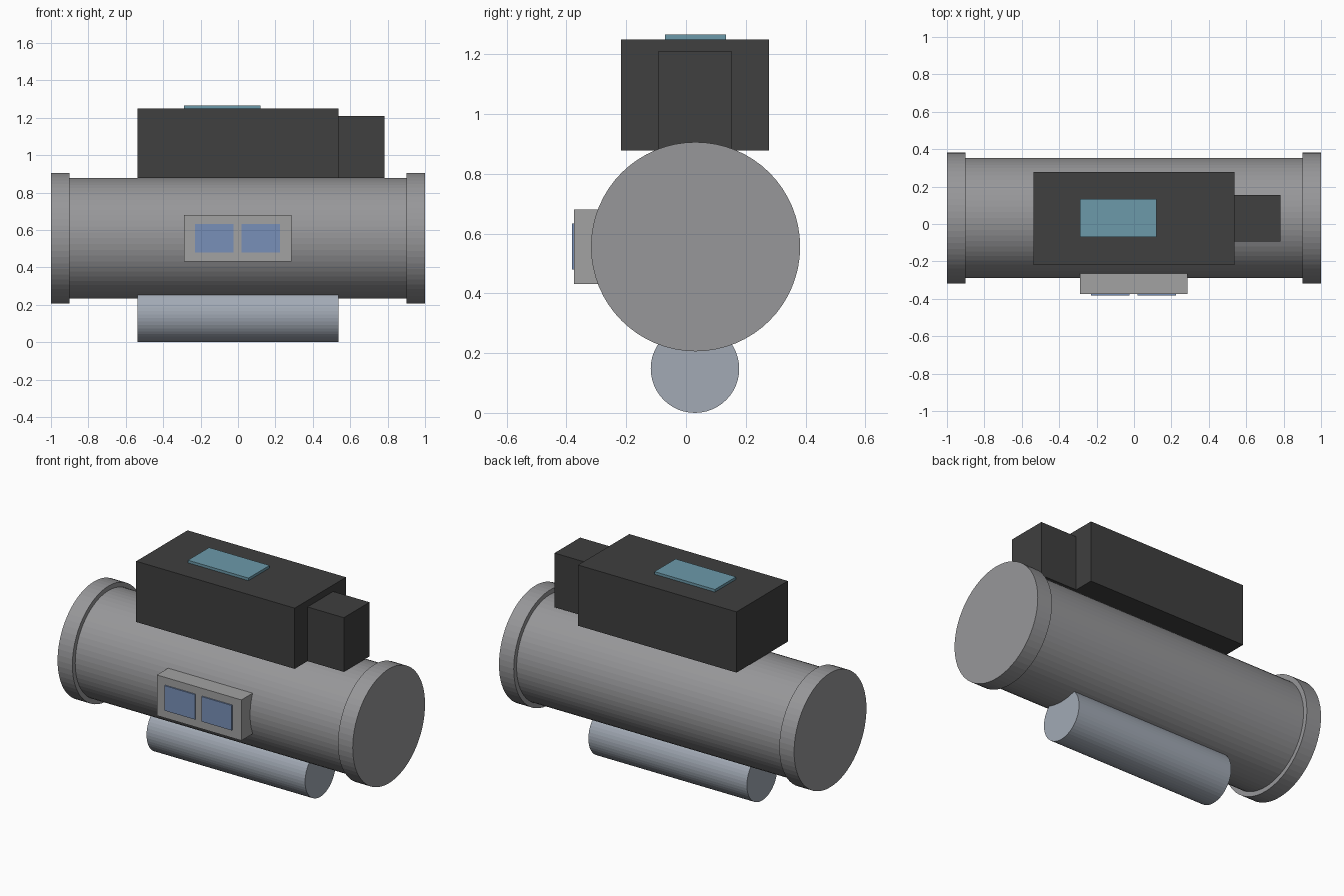
import bpy
from math import pi

if "Cube" in bpy.data.objects:
    bpy.data.objects.remove(bpy.data.objects["Cube"])

CY, CZ = 0.032, 0.556   # axis of the main drum


def material(name, rgb):
    m = bpy.data.materials.new(name)
    m.diffuse_color = (*rgb, 1)
    m.use_nodes = True
    m.node_tree.nodes["Principled BSDF"].inputs["Base Color"].default_value = m.diffuse_color
    return m


STEEL = material("steel", (0.31, 0.31, 0.32))
PANEL = material("panel_grey", (0.36, 0.36, 0.36))
DARK = material("charcoal", (0.05, 0.05, 0.05))
PALE = material("pale_blue_grey", (0.36, 0.40, 0.46))
BLUE = material("screen_blue", (0.19, 0.28, 0.48))
TEAL = material("teal", (0.15, 0.32, 0.40))


def finish(name, mat):
    ob = bpy.context.object
    ob.name = ob.data.name = name
    ob.data.materials.append(mat)
    bpy.ops.object.transform_apply(location=False, rotation=True, scale=True)
    return ob


def tube(name, x0, x1, y, z, r, mat, sides=64):
    bpy.ops.mesh.primitive_cylinder_add(vertices=sides, radius=r, depth=x1 - x0,
                                        location=((x0 + x1) / 2, y, z),
                                        rotation=(0, pi / 2, 0))
    return finish(name, mat)


def box(name, x, y, z, mat):
    bpy.ops.mesh.primitive_cube_add(size=1, location=[sum(s) / 2 for s in (x, y, z)])
    bpy.context.object.scale = [s[1] - s[0] for s in (x, y, z)]
    return finish(name, mat)


# Main drum with an end flange on each side
tube("main_drum", -0.95, 0.95, CY, CZ, 0.322, STEEL)
for side, x0 in (("left", -1.0), ("right", 0.9)):
    tube(side + "_flange", x0, x0 + 0.1, CY, CZ, 0.35, STEEL)

# Lower tank
tube("lower_tank", -0.537, 0.537, 0.03, 0.148, 0.148, PALE, 48)

# Housing on top, with side unit and lid plate
box("top_housing", (-0.537, 0.537), (-0.218, 0.278), (0.878, 1.25), DARK)
box("side_unit", (0.537, 0.783), (-0.094, 0.154), (0.878, 1.21), DARK)
box("lid_plate", (-0.29, 0.12), (-0.07, 0.134), (1.24, 1.266), TEAL)

# Front control panel with two screens
box("control_panel", (-0.288, 0.285), (-0.374, -0.265), (0.431, 0.68), PANEL)
for side, x0 in (("left", -0.23), ("right", 0.02)):
    box(side + "_screen", (x0, x0 + 0.205), (-0.382, -0.37), (0.48, 0.633), BLUE)
